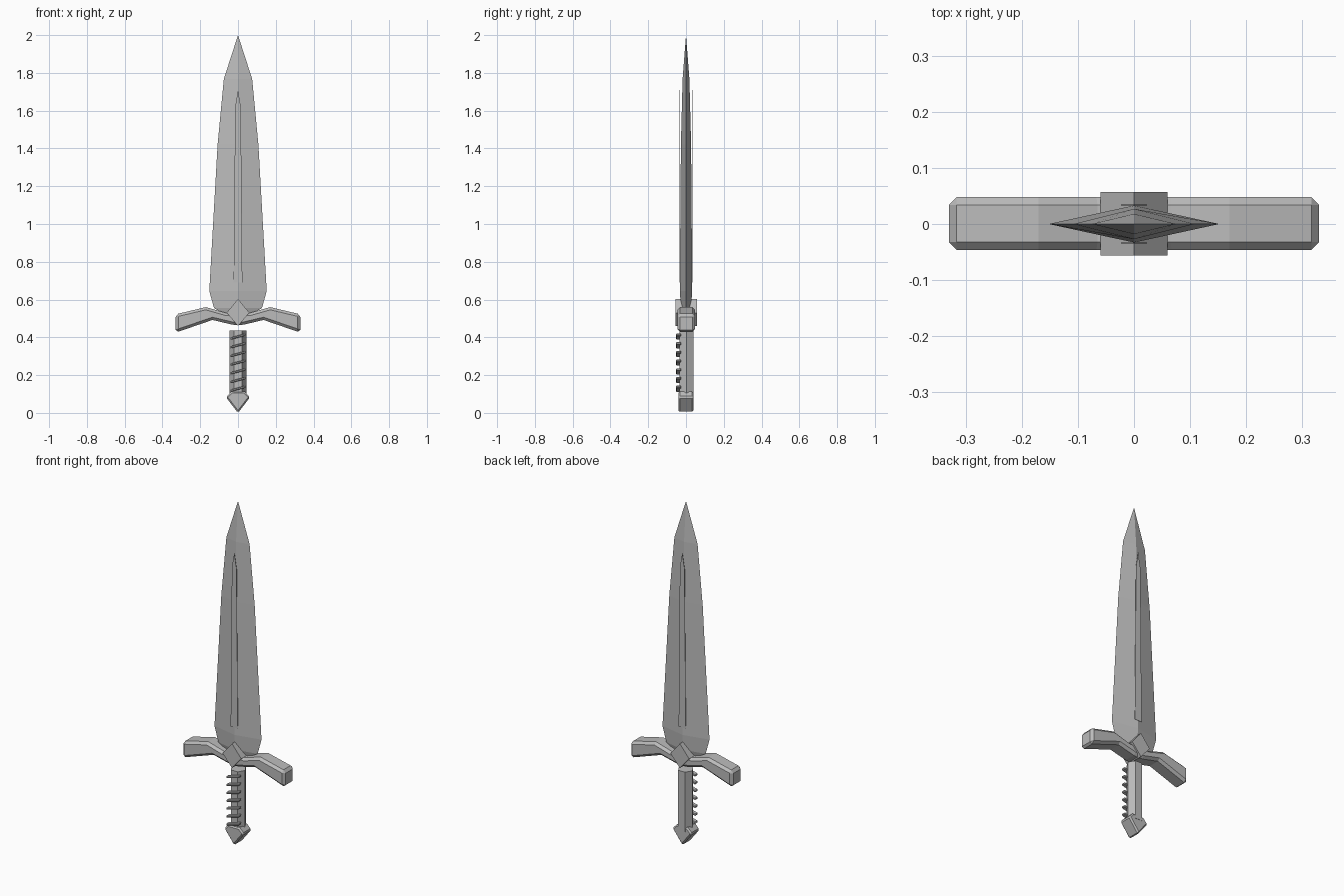
import bpy, bmesh, math

cube = bpy.data.objects.get("Cube")
if cube:
    bpy.data.objects.remove(cube, do_unlink=True)

GREY = (0.5, 0.5, 0.5, 1)
steel = bpy.data.materials.new("plain_grey")
steel.use_nodes = True
steel.diffuse_color = GREY
steel.node_tree.nodes["Principled BSDF"].inputs["Base Color"].default_value = GREY


def finish(name, bm, bevel=0):
    """Turn a bmesh into a flat shaded object, optionally chamfered."""
    bmesh.ops.recalc_face_normals(bm, faces=bm.faces)
    mesh = bpy.data.meshes.new(name)
    bm.to_mesh(mesh)
    bm.free()
    mesh.materials.append(steel)
    obj = bpy.data.objects.new(name, mesh)
    bpy.context.collection.objects.link(obj)
    if bevel:
        mod = obj.modifiers.new("chamfer", 'BEVEL')
        mod.width = bevel
        mod.segments = 1
        mod.limit_method = 'ANGLE'
        mod.angle_limit = math.radians(50)
    return obj


def prism(name, outline, y0, y1, bevel=0):
    """Extrude an (x, z) outline from y0 to y1."""
    bm = bmesh.new()
    face = bm.faces.new([bm.verts.new((x, y0, z)) for x, z in outline])
    new = bmesh.ops.extrude_face_region(bm, geom=[face])["geom"]
    moved = [v for v in new if isinstance(v, bmesh.types.BMVert)]
    bmesh.ops.translate(bm, verts=moved, vec=(0, y1 - y0, 0))
    return finish(name, bm, bevel)


def mirrored(half):
    """Close a right-hand outline with its left-hand mirror image."""
    return half + [(-x, z) for x, z in reversed(half) if x > 0]


# Blade: diamond sections of (half width, half depth, height) up to the tip
bm = bmesh.new()
previous = None
for w, d, z in [(0.05, 0.018, 0.51), (0.127, 0.026, 0.555), (0.152, 0.033, 0.645),
                (0.108, 0.027, 1.42), (0.075, 0.018, 1.768)]:
    ring = [bm.verts.new(p) for p in ((w, 0, z), (0, d, z), (-w, 0, z), (0, -d, z))]
    if previous:
        for i in range(4):
            j = (i + 1) % 4
            bm.faces.new((previous[i], previous[j], ring[j], ring[i]))
    else:
        bm.faces.new(ring)
    previous = ring
tip = bm.verts.new((0, 0, 2))
for i in range(4):
    bm.faces.new((previous[i], previous[(i + 1) % 4], tip))
finish("blade", bm)

# Slim pointed strips on both faces of the blade
strip = mirrored([(0.023, 0.69), (0.015, 1.62), (0, 1.71)])
for name, y in (("front_strip", -0.034), ("back_strip", 0.034)):
    prism(name, strip, y - 0.001, y + 0.001)

# Crossguard with drooping arms
guard = mirrored([(0, 0.465), (0.03, 0.467), (0.135, 0.492), (0.33, 0.425),
                  (0.33, 0.522), (0.17, 0.56), (0.065, 0.53), (0, 0.53)])
prism("crossguard", guard, -0.046, 0.048, 0.014)

# Diamond block in the middle of the guard
prism("guard_diamond", mirrored([(0, 0.46), (0.06, 0.53), (0, 0.603)]), -0.056, 0.057)

# Six-sided grip
bm = bmesh.new()
ring = [bm.verts.new((0.044 * math.cos(a), 0.003 + 0.043 * math.sin(a), 0.085))
        for a in (i * math.tau / 6 for i in range(6))]
face = bm.faces.new(ring)
new = bmesh.ops.extrude_face_region(bm, geom=[face])["geom"]
bmesh.ops.translate(bm, verts=[v for v in new if isinstance(v, bmesh.types.BMVert)],
                    vec=(0, 0, 0.35))
finish("grip", bm)

# Slanted ridges across the front of the grip
for i in range(7):
    z = 0.125 + i * 0.046
    bar = [(-0.041, z - 0.014), (0.041, z + 0.008), (0.041, z + 0.02), (-0.041, z - 0.002)]
    prism(f"grip_ridge_{i + 1}", bar, -0.052, -0.026, 0.003)

# Arrow-shaped pommel
prism("pommel", mirrored([(0, 0), (0.064, 0.083), (0.036, 0.112)]), -0.041, 0.039, 0.008)
